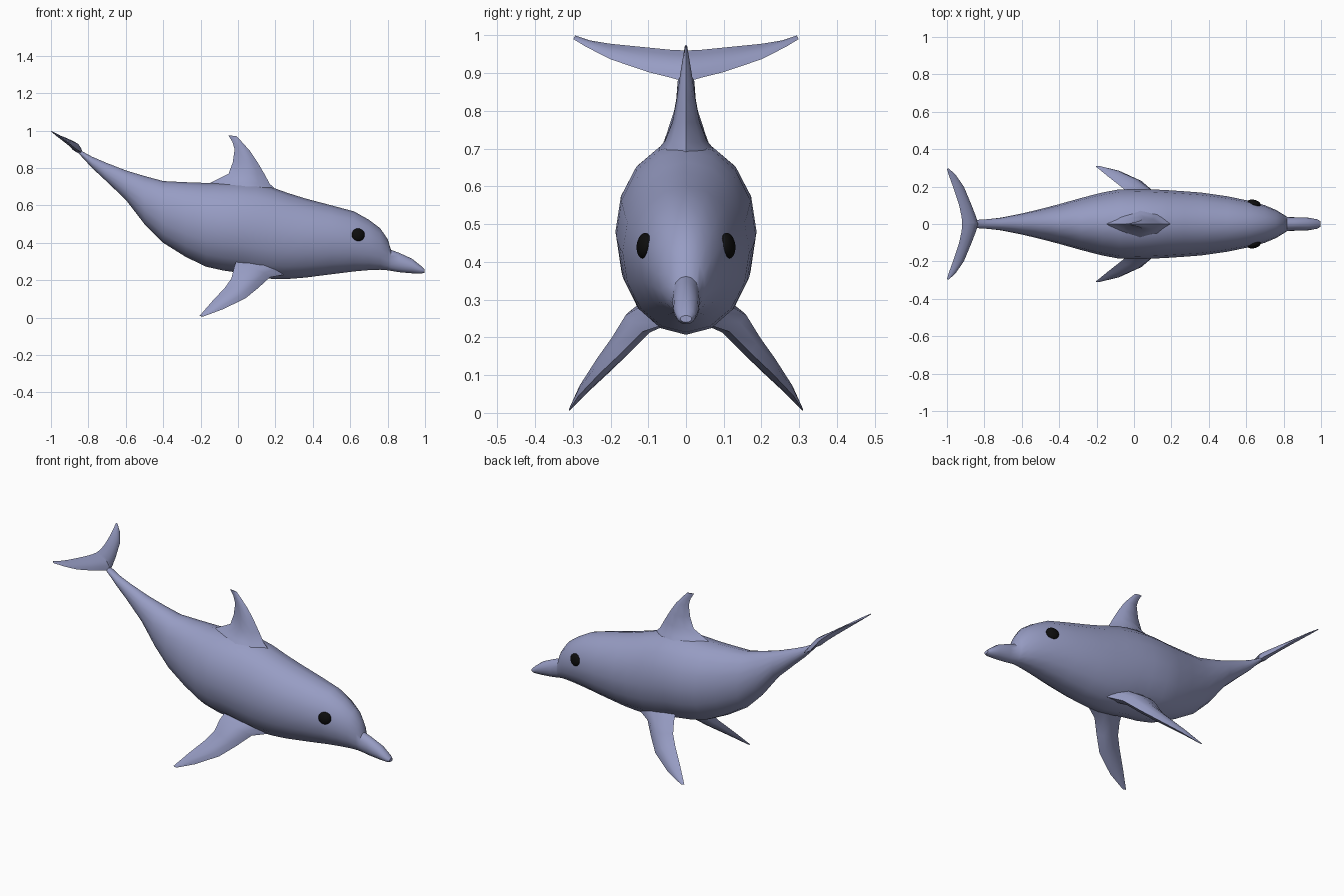
import bpy, bmesh, math
from mathutils import Vector, Matrix

if "Cube" in bpy.data.objects:
    bpy.data.objects.remove(bpy.data.objects["Cube"])


def material(name, col):
    m = bpy.data.materials.new(name)
    m.diffuse_color = (*col, 1)
    m.use_nodes = True
    m.node_tree.nodes["Principled BSDF"].inputs["Base Color"].default_value = m.diffuse_color
    return m


SKIN = material("blue grey skin", (0.31, 0.335, 0.55))
BLACK = material("eye black", (0.004, 0.004, 0.004))


def finish(bm, name, mat, angle):
    bmesh.ops.recalc_face_normals(bm, faces=bm.faces)
    me = bpy.data.meshes.new(name)
    bm.to_mesh(me)
    bm.free()
    me.materials.append(mat)
    ob = bpy.data.objects.new(name, me)
    bpy.context.collection.objects.link(ob)
    bpy.ops.object.select_all(action='DESELECT')
    ob.select_set(True)
    bpy.context.view_layer.objects.active = ob
    bpy.ops.object.shade_smooth_by_angle(angle=math.radians(angle))
    return ob


def loft(rings, name, angle=40):
    """Skin a list of equal-length point rings and cap both ends."""
    bm = bmesh.new()
    vs = [[bm.verts.new(p) for p in r] for r in rings]
    n = len(vs[0])
    for a, b in zip(vs, vs[1:]):
        for i in range(n):
            j = (i + 1) % n
            bm.faces.new((a[i], a[j], b[j], b[i]))
    bm.faces.new(vs[0])
    bm.faces.new(vs[-1])
    return finish(bm, name, SKIN, angle)


def fin(sections, name, side=1):
    """Sections: leading point, trailing point, half thickness."""
    span = Vector(sections[-1][0]) - Vector(sections[0][0])
    rings = []
    for lead, trail, th in sections:
        L, T = Vector(lead), Vector(trail)
        n = (L - T).cross(span).normalized() * th
        pts = [L, L.lerp(T, .2) + n * .7, L.lerp(T, .45) + n, L.lerp(T, .75) + n * .55,
               T, L.lerp(T, .75) - n * .55, L.lerp(T, .45) - n, L.lerp(T, .2) - n * .7]
        rings.append([(p.x, p.y * side, p.z) for p in pts])
    return loft(rings, name, 50)


# Body and beak: x, top z, bottom z, half width
profile = [(-.87, .92, .895, .012), (-.84, .893, .865, .022), (-.78, .86, .80, .026),
           (-.71, .83, .735, .034), (-.6, .787, .63, .056), (-.5, .757, .50, .08),
           (-.4, .73, .40, .106), (-.28, .724, .325, .14), (-.17, .72, .272, .168),
           (-.08, .722, .252, .185), (.02, .722, .238, .187), (.1, .715, .22, .185),
           (.18, .697, .207, .181), (.27, .665, .207, .175), (.36, .637, .214, .168),
           (.5, .60, .232, .148), (.62, .568, .247, .123), (.70, .523, .254, .1),
           (.76, .478, .256, .075), (.80, .42, .253, .05), (.818, .362, .25, .038),
           (.86, .347, .243, .036), (.93, .315, .237, .034), (.98, .275, .235, .025),
           (.997, .258, .24, .015)]
SIDES = 16
loft([[(x, w * math.sin(a), (t + b) / 2 + (t - b) / 2 * math.cos(a))
       for a in (2 * math.pi * i / SIDES for i in range(SIDES))]
      for x, t, b, w in profile], "body", 45)

# Dorsal fin
fin([((.23, 0, .66), (-.22, 0, .68), .10), ((.17, 0, .715), (-.13, 0, .73), .055),
     ((.14, 0, .77), (-.05, 0, .77), .036), ((.105, 0, .83), (-.028, 0, .83), .025),
     ((.065, 0, .89), (-.018, 0, .90), .016), ((.025, 0, .935), (-.03, 0, .94), .009),
     ((-.008, 0, .97), (-.052, 0, .975), .003)], "dorsal_fin")

for side, label in ((1, "left"), (-1, "right")):
    # Tail flukes
    fin([((-.83, -.005, .875), (-.918, -.005, .96), .022),
         ((-.845, .04, .888), (-.922, .04, .962), .018),
         ((-.868, .1, .903), (-.935, .1, .968), .014),
         ((-.91, .2, .937), (-.968, .2, .978), .009),
         ((-.955, .265, .97), (-.988, .255, .987), .006),
         ((-.992, .298, .99), (-1.0, .293, 1.0), .002)], label + "_fluke", side)

    # Pectoral fins
    fin([((.30, .04, .24), (0, .08, .33), .04),
         ((.17, .115, .215), (-.02, .14, .27), .04),
         ((.11, .17, .16), (-.035, .17, .21), .032),
         ((.04, .23, .103), (-.07, .2, .16), .025),
         ((-.08, .285, .045), (-.14, .255, .085), .014),
         ((-.185, .31, .006), (-.205, .308, .01), .002)], label + "_pectoral_fin", side)

    # Eyes: flattened domes turned along the cheek
    bm = bmesh.new()
    bmesh.ops.create_uvsphere(bm, u_segments=16, v_segments=10, radius=.036)
    bmesh.ops.transform(bm, verts=bm.verts, matrix=(
        Matrix.Translation((.643, .111 * side, .443))
        @ Matrix.Rotation(-.28 * side, 4, 'Z') @ Matrix.Rotation(.12 * side, 4, 'X')
        @ Matrix.Diagonal((1, .5, .95, 1))))
    finish(bm, label + "_eye", BLACK, 60)
